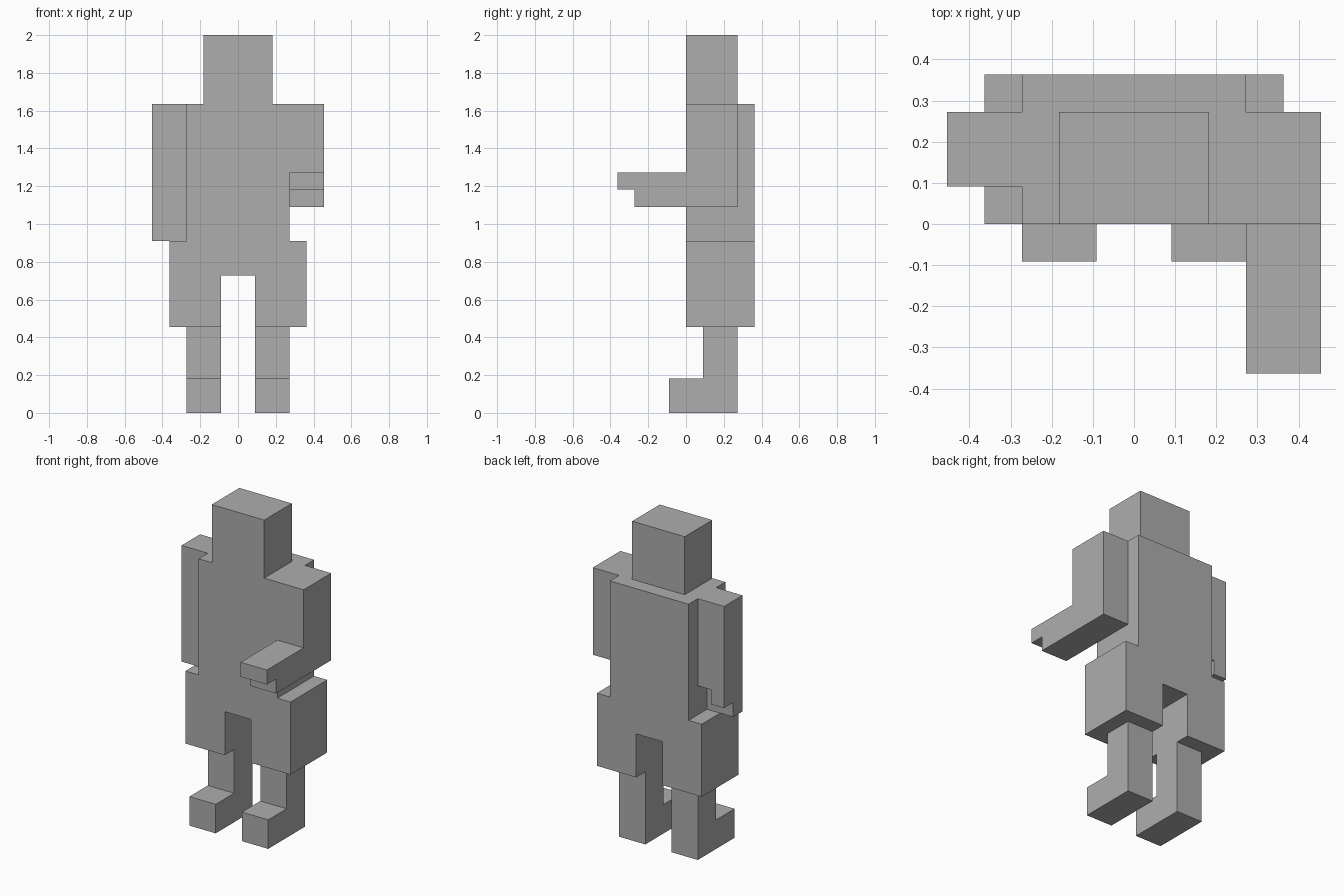
import bpy
import bmesh
from mathutils import Vector

cube = bpy.data.objects.get("Cube")
if cube:
    bpy.data.objects.remove(cube, do_unlink=True)

U = 1 / 11  # one block; the figure is 22 blocks tall

grey = bpy.data.materials.new("plain_grey")
grey.use_nodes = True
colour = (0.42, 0.42, 0.42, 1)
grey.diffuse_color = colour
grey.node_tree.nodes["Principled BSDF"].inputs["Base Color"].default_value = colour


def extrude_profile(name, outline, start, end, axis):
    """Extrude an outline, in blocks: (x, z) along y, or (y, z) along x."""
    bm = bmesh.new()
    verts = []
    for a, z in outline:
        co = (a, start, z) if axis == "y" else (start, a, z)
        verts.append(bm.verts.new(Vector(co) * U))
    face = bm.faces.new(verts)
    result = bmesh.ops.extrude_face_region(bm, geom=[face])
    offset = Vector((0, 1, 0) if axis == "y" else (1, 0, 0)) * (end - start) * U
    moved = [v for v in result["geom"] if isinstance(v, bmesh.types.BMVert)]
    bmesh.ops.translate(bm, verts=moved, vec=offset)
    bmesh.ops.recalc_face_normals(bm, faces=bm.faces)
    mesh = bpy.data.meshes.new(name)
    bm.to_mesh(mesh)
    bm.free()
    mesh.materials.append(grey)
    obj = bpy.data.objects.new(name, mesh)
    bpy.context.collection.objects.link(obj)
    return obj


def rectangle(a0, a1, z0, z1):
    return [(a0, z0), (a1, z0), (a1, z1), (a0, z1)]


# Torso and shorts, one symmetric silhouette
half = [(1, 8), (1, 5), (4, 5), (4, 10), (3, 10), (3, 18)]
extrude_profile("torso_and_shorts", half + [(-x, z) for x, z in reversed(half)], 0, 4, "y")

# Head
extrude_profile("head", rectangle(-2, 2, 18, 22), 0, 3, "y")

# Legs with feet pointing forward
leg = [(-1, 0), (3, 0), (3, 5), (1, 5), (1, 2), (-1, 2)]
for name, start in (("left_leg", 1), ("right_leg", -3)):
    extrude_profile(name, leg, start, start + 2, "x")

# Left arm, bent forward at the elbow, with a thinner fingertip
bent_arm = [(3, 12), (3, 18), (0, 18), (0, 14), (-4, 14), (-4, 13), (-3, 13), (-3, 12)]
extrude_profile("left_arm", bent_arm, 3, 5, "x")

# Right arm, hanging, with the hand notched at the back
for name, start, cut in (("right_arm_outer", -5, 11), ("right_arm_inner", -4, 12)):
    hanging = [(1, 10), (2, 10), (2, cut), (3, cut), (3, 18), (1, 18)]
    extrude_profile(name, hanging, start, start + 1, "x")
